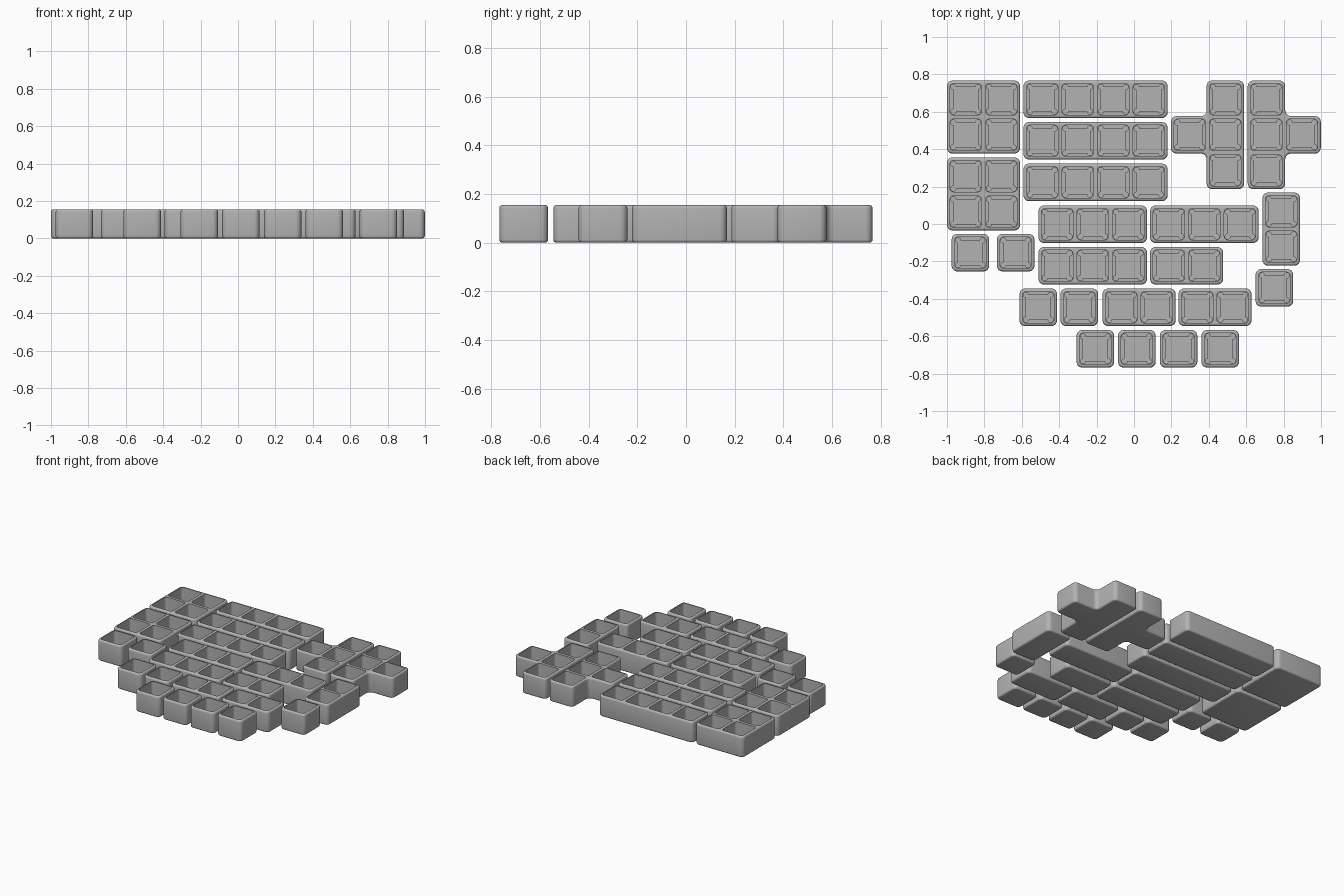
import bpy, bmesh, math
from mathutils import Vector

if "Cube" in bpy.data.objects:
    bpy.data.objects.remove(bpy.data.objects["Cube"])

SIZE, PITCH, HEIGHT = 0.2005, 0.19, 0.155
RADIUS, FILLET = 0.03, 0.013
FLOOR, RECESS = 0.045, 0.025

grey = bpy.data.materials.new("grey plastic")
grey.diffuse_color = (0.45, 0.45, 0.45, 1)
grey.use_nodes = True
grey.node_tree.nodes["Principled BSDF"].inputs["Base Color"].default_value = grey.diffuse_color


def rounded(corners, r, inset=0.0, steps=5):
    """Counter-clockwise outline with rounded corners, moved inward by inset."""
    pts, n = [], len(corners)
    for i, c in enumerate(corners):
        c = Vector(c)
        a = (c - Vector(corners[i - 1])).normalized()
        b = (Vector(corners[(i + 1) % n]) - c).normalized()
        turn = 1 if a.cross(b) > 0 else -1
        centre = c - a * r + b * r
        rad = r - inset * turn
        for k in range(steps + 1):
            t = k / steps * math.pi / 2
            pts.append(centre + rad * (a * math.sin(t) - b * math.cos(t)))
    return pts


def square(cx, cy, h):
    return [(cx - h, cy - h), (cx + h, cy - h), (cx + h, cy + h), (cx - h, cy + h)]


def dogbone(cx, cy, h, r, steps=9):
    """Square outline with a round relief at each corner."""
    pts = []
    for q in range(4):
        ang = math.pi / 4 + q * math.pi / 2
        mx, my = cx + h * math.sqrt(2) * math.cos(ang), cy + h * math.sqrt(2) * math.sin(ang)
        for k in range(steps + 1):
            t = ang + (k / steps - 0.5) * 1.5 * math.pi
            pts.append(Vector((mx + r * math.cos(t), my + r * math.sin(t))))
    return pts


def tray(name, corners, cells):
    bm = bmesh.new()

    def ring(pts, z):
        return [bm.verts.new((p.x, p.y, z)) for p in pts]

    def loft(a, b):
        for i in range(len(a)):
            j = (i + 1) % len(a)
            bm.faces.new((a[i], a[j], b[j], b[i]))

    def fill(*rings):
        edges = []
        for r in rings:
            for i in range(len(r)):
                e = bm.edges.get((r[i - 1], r[i]))
                edges.append(e or bm.edges.new((r[i - 1], r[i])))
        bmesh.ops.triangle_fill(bm, use_beauty=True, edges=edges, normal=(0, 0, 1))

    # outer shell with rounded bottom and top edges
    arcs = [k * math.pi / 8 for k in range(5)]
    profile = [(FILLET * (1 - math.sin(t)), FILLET * (1 - math.cos(t))) for t in arcs]
    profile += [(d, HEIGHT - z) for d, z in reversed(profile)]
    shell = [ring(rounded(corners, RADIUS, d), z) for d, z in profile]
    for a, b in zip(shell, shell[1:]):
        loft(a, b)
    bm.faces.new(shell[0][::-1])

    # pockets, each with a recess in its floor
    mouths = []
    for cx, cy in cells:
        wall = rounded(square(cx, cy, 0.084), 0.02)
        mouth, base = ring(wall, HEIGHT), ring(wall, FLOOR)
        loft(base, mouth)
        bone = dogbone(cx, cy, 0.066, 0.014)
        top, low = ring(bone, FLOOR), ring(bone, RECESS)
        loft(low, top)
        fill(base, top)
        bm.faces.new(low)
        mouths.append(mouth)
    fill(shell[-1], *mouths)

    bmesh.ops.recalc_face_normals(bm, faces=bm.faces)
    for f in bm.faces:
        f.smooth = True
    me = bpy.data.meshes.new(name)
    bm.to_mesh(me)
    bm.free()
    me.set_sharp_from_angle(angle=math.radians(35))
    me.materials.append(grey)
    bpy.context.collection.objects.link(bpy.data.objects.new(name, me))


def grid_tray(name, x, top, nx, ny):
    w, h = SIZE + PITCH * (nx - 1), SIZE + PITCH * (ny - 1)
    s = SIZE / 2
    cells = [(x + s + PITCH * i, top - s - PITCH * j) for i in range(nx) for j in range(ny)]
    tray(name, [(x, top - h), (x + w, top - h), (x + w, top), (x, top)], cells)


def tee_tray(name, x, top, side):
    """Column of three cells with one extra cell beside the middle one."""
    s, h = SIZE / 2, SIZE + 2 * PITCH
    cx, cy = x + s, top - h / 2
    pts = [(-s, -h / 2), (s, -h / 2), (s, -s), (s + PITCH, -s),
           (s + PITCH, s), (s, s), (s, h / 2), (-s, h / 2)]
    corners = [(cx + side * px, cy + py) for px, py in pts]
    if side < 0:
        corners.reverse()
    cells = [(cx, cy + PITCH * j) for j in (-1, 0, 1)] + [(cx + side * PITCH, cy)]
    tray(name, corners, cells)


# left, top, columns, rows
layout = {
    "square_tray": [(-1, .767, 2, 2), (-1, .356, 2, 2)],
    "four_cell_tray": [(-.591, t, 4, 1) for t in (.767, .545, .323)],
    "three_cell_tray": [(-.511, .099, 3, 1), (.086, .099, 3, 1), (-.511, -.123, 3, 1)],
    "two_cell_tray": [(.086, -.123, 2, 1), (-.168, -.345, 2, 1), (.238, -.345, 2, 1),
                      (.687, .168, 1, 2)],
    "single_tray": [(-.975, -.053, 1, 1), (-.733, -.053, 1, 1), (.65, -.241, 1, 1),
                    (-.612, -.345, 1, 1), (-.393, -.345, 1, 1)]
                   + [(x, -.567, 1, 1) for x in (-.307, -.085, .138, .361)],
}
for part, spots in layout.items():
    for i, spot in enumerate(spots):
        grid_tray(f"{part}_{i + 1}", *spot)
tee_tray("tee_tray_left", .388, .767, -1)
tee_tray("tee_tray_right", .608, .767, 1)
